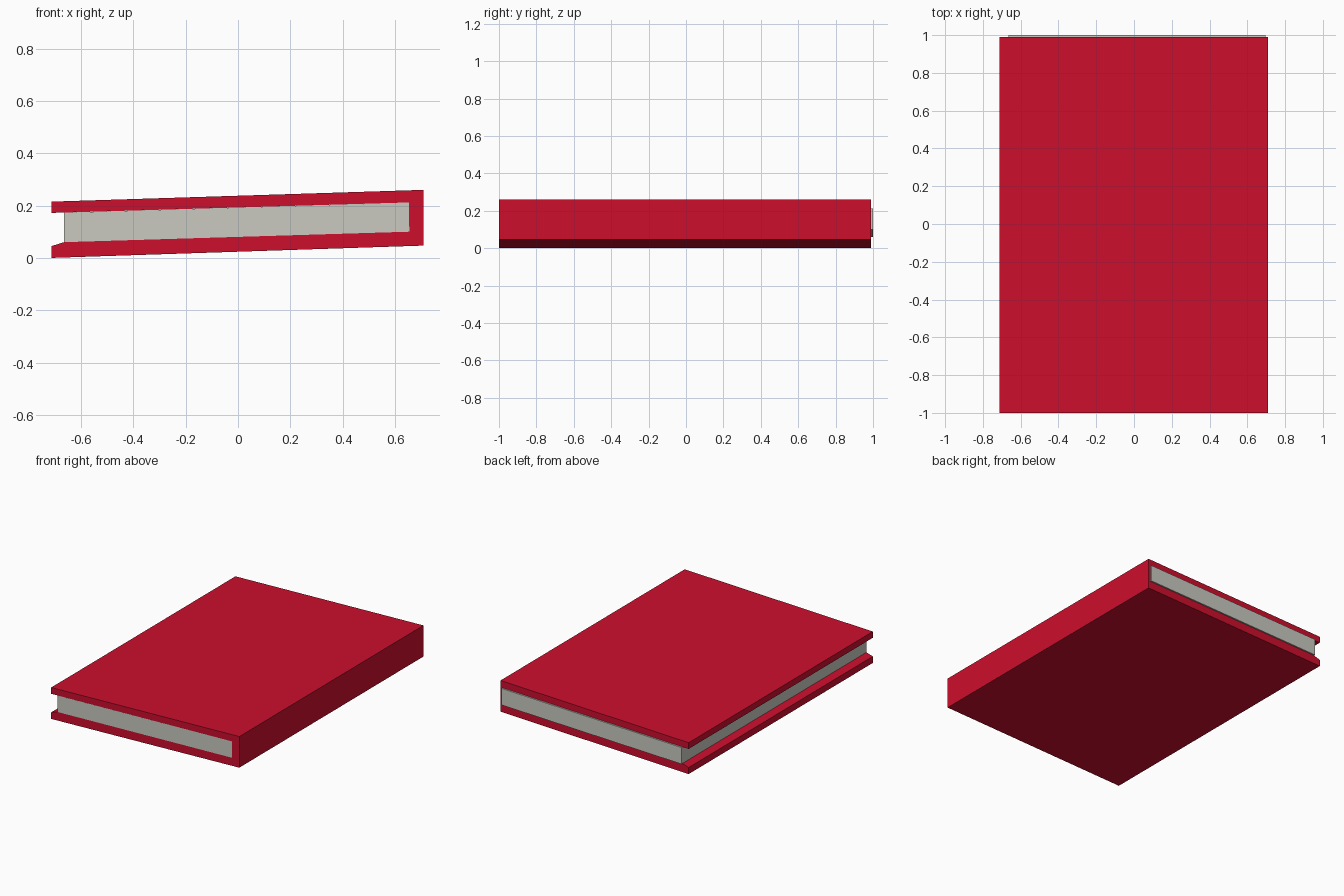
import bpy, bmesh

if "Cube" in bpy.data.objects:
    bpy.data.objects.remove(bpy.data.objects["Cube"])


def make_material(name, colour):
    mat = bpy.data.materials.new(name)
    mat.diffuse_color = (*colour, 1)
    mat.use_nodes = True
    mat.node_tree.nodes["Principled BSDF"].inputs["Base Color"].default_value = mat.diffuse_color
    return mat


def prism(name, profile, y0, y1, mat):
    """Extrude an x-z profile along y."""
    bm = bmesh.new()
    face = bm.faces.new([bm.verts.new((x, y0, z)) for x, z in profile])
    ext = bmesh.ops.extrude_face_region(bm, geom=[face])
    verts = [g for g in ext["geom"] if isinstance(g, bmesh.types.BMVert)]
    bmesh.ops.translate(bm, verts=verts, vec=(0, y1 - y0, 0))
    bmesh.ops.recalc_face_normals(bm, faces=bm.faces)
    mesh = bpy.data.meshes.new(name)
    bm.to_mesh(mesh)
    bm.free()
    mesh.materials.append(mat)
    obj = bpy.data.objects.new(name, mesh)
    bpy.context.collection.objects.link(obj)
    return obj


red = make_material("cover red", (0.61, 0.0045, 0.026))
grey = make_material("page grey", (0.59, 0.59, 0.53))

# Cover: both boards and the spine as one tilted C-shaped profile
cover = [(-0.713, 0.0), (0.71, 0.047), (0.71, 0.26), (-0.713, 0.215),
         (-0.713, 0.172), (0.653, 0.212), (0.655, 0.10),
         (-0.665, 0.06), (-0.713, 0.045)]
prism("cover", cover, -1.0, 0.99, red)

# Page block filling the gap between the boards
pages = [(-0.665, 0.06), (0.655, 0.10), (0.653, 0.212), (-0.665, 0.173)]
prism("pages", pages, -1.0, 0.99, grey)

# Page end at the back, standing slightly proud and overlapping the spine
page_end = [(-0.665, 0.06), (0.695, 0.10), (0.695, 0.213), (-0.665, 0.173)]
prism("page_end", page_end, 0.99, 1.0, grey)
